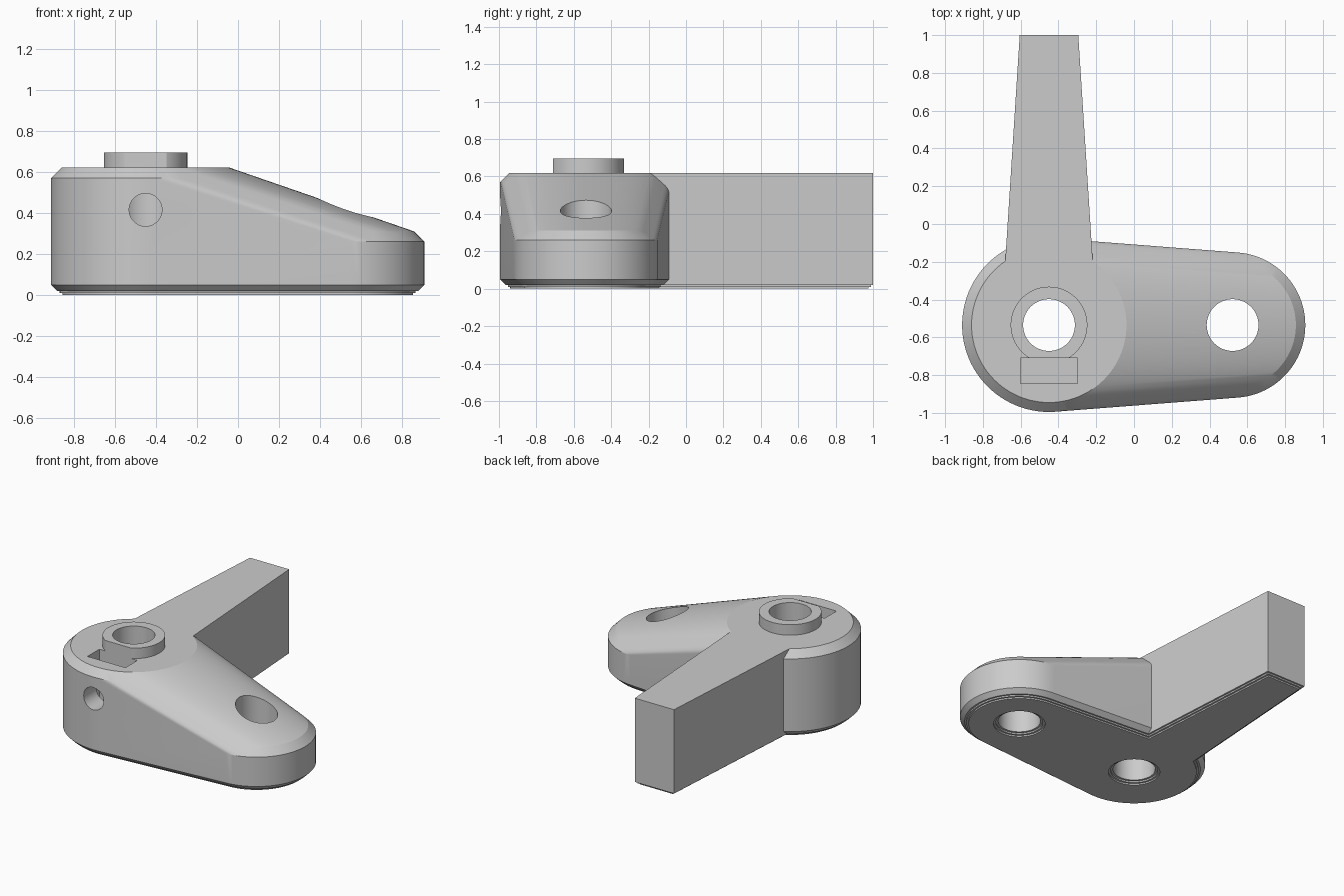
import bpy, bmesh, math

cube = bpy.data.objects.get("Cube")
if cube:
    bpy.data.objects.remove(cube, do_unlink=True)

SEG = 96
BIG = (-0.45, -0.535)      # centre of the tall hub
SMALL = (0.522, -0.535)    # centre of the low rounded end
BORE = 0.137

grey = bpy.data.materials.new("plain_grey")
grey.use_nodes = True
grey.diffuse_color = (0.6, 0.6, 0.6, 1)
grey.node_tree.nodes["Principled BSDF"].inputs["Base Color"].default_value = (0.6, 0.6, 0.6, 1)


def hull(name, points):
    """Closed solid wrapped around a set of points."""
    bm = bmesh.new()
    for p in points:
        bm.verts.new(p)
    res = bmesh.ops.convex_hull(bm, input=bm.verts[:])
    spare = {g for g in res["geom_interior"] + res["geom_unused"]
             if isinstance(g, bmesh.types.BMVert)}
    bmesh.ops.delete(bm, geom=list(spare), context='VERTS')
    bmesh.ops.dissolve_limit(bm, angle_limit=0.002, verts=bm.verts[:], edges=bm.edges[:])
    bmesh.ops.recalc_face_normals(bm, faces=bm.faces[:])
    mesh = bpy.data.meshes.new(name)
    bm.to_mesh(mesh)
    bm.free()
    mesh.materials.append(grey)
    ob = bpy.data.objects.new(name, mesh)
    bpy.context.collection.objects.link(ob)
    return ob


def ring(centre, r, z):
    return [(centre[0] + r * math.cos(2 * math.pi * i / SEG),
             centre[1] + r * math.sin(2 * math.pi * i / SEG), z) for i in range(SEG)]


def cylinder(name, centre, r, z0, z1):
    return hull(name, ring(centre, r, z0) + ring(centre, r, z1))


def box(name, x0, x1, y0, y1, z0, z1):
    return hull(name, [(x, y, z) for x in (x0, x1) for y in (y0, y1) for z in (z0, z1)])


def arm_solid(name, inset, z0, z1):
    """Tapered arm, narrower towards its far end."""
    pts = []
    for y, half in ((-0.5, 0.251), (1 - inset, 0.155)):
        for s in (-1, 1):
            pts += [(BIG[0] + s * (half - inset), y, z) for z in (z0, z1)]
    return hull(name, pts)


def combine(target, other, op):
    mod = target.modifiers.new(op.lower(), 'BOOLEAN')
    mod.operation = op
    mod.solver = 'EXACT'
    mod.object = other
    bpy.context.view_layer.objects.active = target
    bpy.ops.object.modifier_apply(modifier=mod.name)
    bpy.data.objects.remove(other, do_unlink=True)


# Main body: chamfered tall hub and low end wrapped together
big_profile = [(0.43, 0.02), (0.46, 0.05), (0.46, 0.57), (0.41, 0.62)]
small_profile = [(0.355, 0.02), (0.385, 0.05), (0.385, 0.26), (0.335, 0.31)]
pts = []
for centre, profile in ((BIG, big_profile), (SMALL, small_profile)):
    for r, z in profile:
        pts += ring(centre, r, z)
body = hull("lever_bracket", pts)

# Arm and raised collar
combine(body, arm_solid("arm", 0, 0.02, 0.62), 'UNION')
combine(body, cylinder("collar", BIG, 0.203, 0.3, 0.695), 'UNION')

# Two thin stepped layers under the body and arm
for inset, z0, z1 in ((0.012, 0.01, 0.07), (0.025, 0.0, 0.08)):
    foot = hull("foot_layer", [p for z in (z0, z1)
                for p in ring(BIG, 0.43 - inset, z) + ring(SMALL, 0.355 - inset, z)])
    combine(body, foot, 'UNION')
    combine(body, arm_solid("arm_foot_layer", inset, z0, z1), 'UNION')

# Through bores with stepped mouths underneath
for centre in (BIG, SMALL):
    for r, top in ((BORE, 1.0), (BORE + 0.015, 0.02), (BORE + 0.03, 0.01)):
        combine(body, cylinder("bore_cutter", centre, r, -0.1, top), 'DIFFERENCE')

# Nut slot beside the collar
combine(body, box("slot_cutter", -0.6, -0.3, -0.845, -0.71, 0.265, 1.0), 'DIFFERENCE')

# Screw hole from the front into the bore
screw = [(BIG[0] + 0.08 * math.cos(a), y, 0.415 + 0.08 * math.sin(a))
         for y in (-1.2, BIG[1]) for a in (2 * math.pi * i / 48 for i in range(48))]
combine(body, hull("screw_cutter", screw), 'DIFFERENCE')

# Smooth curved walls, keep the edges crisp
bpy.ops.object.select_all(action='DESELECT')
body.select_set(True)
bpy.context.view_layer.objects.active = body
bpy.ops.object.shade_smooth_by_angle(angle=math.radians(15))
